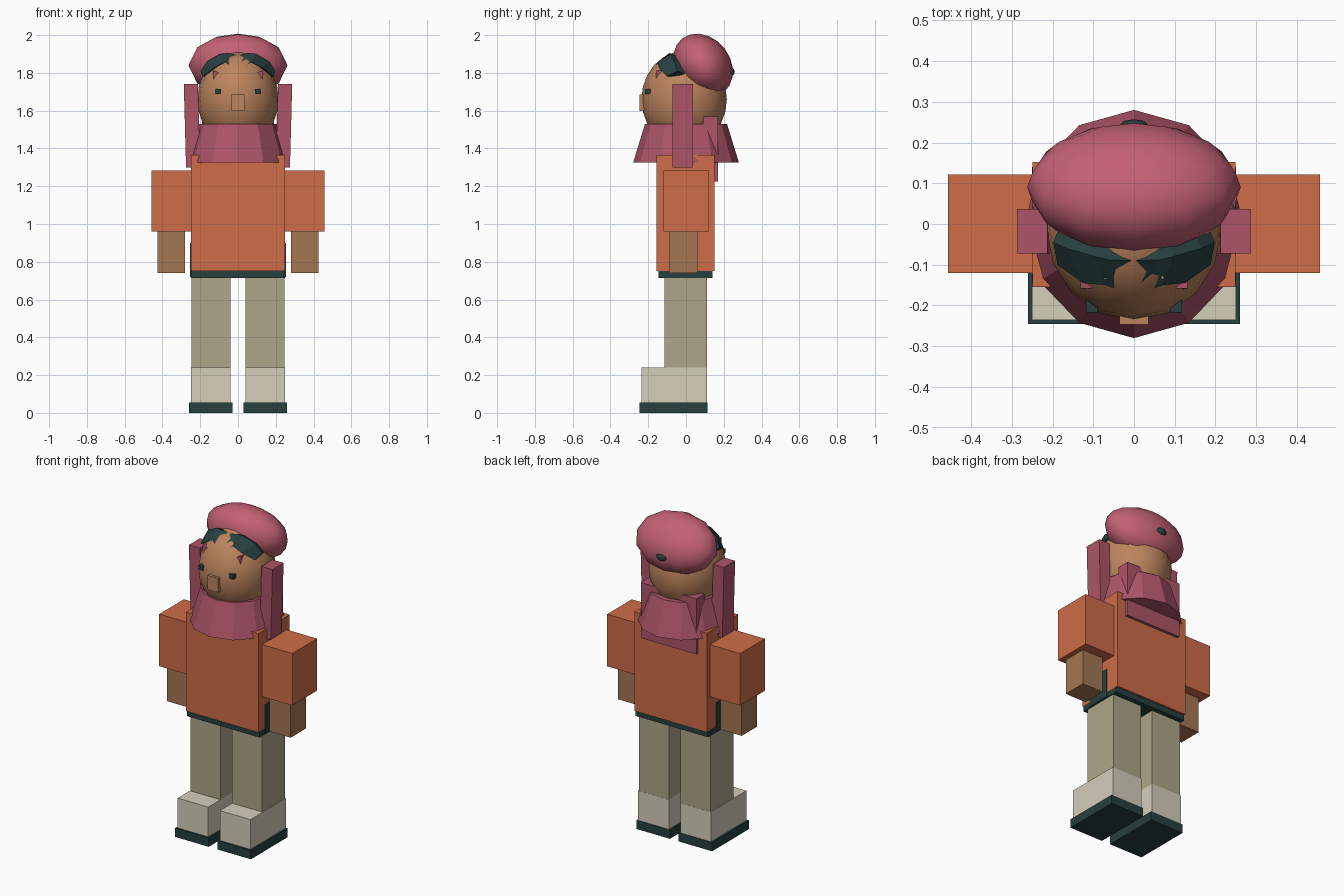
import bpy, bmesh, math
from mathutils import Matrix, Vector

if "Cube" in bpy.data.objects:
    bpy.data.objects.remove(bpy.data.objects["Cube"])


def mat(name, rgb):
    m = bpy.data.materials.new(name)
    m.diffuse_color = (*rgb, 1)
    m.use_nodes = True
    m.node_tree.nodes["Principled BSDF"].inputs["Base Color"].default_value = m.diffuse_color
    return m


ORANGE = mat("orange", (0.62, 0.15, 0.065))
PINK = mat("pink", (0.42, 0.09, 0.14))
CAP = mat("cap_pink", (0.55, 0.12, 0.18))
SKIN = mat("skin", (0.37, 0.18, 0.085))
FACE = mat("face", (0.50, 0.23, 0.11))
TAN = mat("tan", (0.42, 0.38, 0.25))
CREAM = mat("cream", (0.66, 0.62, 0.50))
DARK = mat("dark", (0.02, 0.05, 0.05))
GOLD = mat("gold", (0.5, 0.3, 0.1))


def finish(name, bm, m, smooth=False):
    bmesh.ops.recalc_face_normals(bm, faces=bm.faces[:])
    me = bpy.data.meshes.new(name)
    bm.to_mesh(me)
    bm.free()
    me.materials.append(m)
    for p in me.polygons:
        p.use_smooth = smooth
    ob = bpy.data.objects.new(name, me)
    bpy.context.collection.objects.link(ob)
    return ob


def box(name, x, y, z, m):
    bm = bmesh.new()
    bmesh.ops.create_cube(bm, size=1)
    for v in bm.verts:
        v.co = Vector([(r[0] + r[1]) / 2 + c * (r[1] - r[0]) for r, c in zip((x, y, z), v.co)])
    return finish(name, bm, m)


def pair(name, x, y, z, m):
    for side, s in (("right", 1), ("left", -1)):
        box(f"{side}_{name}", sorted((s * x[0], s * x[1])), y, z, m)


def ball(name, loc, radii, m, segs=12, rings=8, tilt=0):
    bm = bmesh.new()
    bmesh.ops.create_uvsphere(bm, u_segments=segs, v_segments=rings, radius=1)
    bm.transform(Matrix.Translation(loc) @ Matrix.Rotation(math.radians(tilt), 4, 'X')
                 @ Matrix.Diagonal((*radii, 1)))
    return finish(name, bm, m, True)


# Legs and shoes
pair("shoe_sole", (0.03, 0.26), (-0.245, 0.115), (0, 0.055), DARK)
pair("shoe", (0.04, 0.25), (-0.235, 0.112), (0.055, 0.24), CREAM)
pair("leg", (0.04, 0.245), (-0.115, 0.111), (0.24, 0.72), TAN)

# Body, belt and arms
box("belt", (-0.25, 0.25), (-0.145, 0.14), (0.715, 0.75), DARK)
box("torso", (-0.249, 0.249), (-0.155, 0.152), (0.75, 1.365), ORANGE)
pair("belt_pocket", (0.245, 0.253), (-0.09, 0.06), (0.72, 0.90), DARK)
pair("sleeve", (0.249, 0.457), (-0.12, 0.122), (0.96, 1.283), ORANGE)
pair("hand", (0.28, 0.425), (-0.09, 0.06), (0.74, 0.97), SKIN)

# Cowl and back drape
bm = bmesh.new()
bmesh.ops.create_cone(bm, cap_ends=True, segments=12, radius1=0.28, radius2=0.217, depth=0.205)
bm.transform(Matrix.Translation((0, 0, 1.4275)) @ Matrix.Diagonal((0.96, 1, 1, 1)))
finish("cowl", bm, PINK)
box("back_drape", (-0.19, 0.19), (0.09, 0.17), (1.225, 1.57), PINK)

# Side hair panels, leaning slightly outward at the top
for side, s in (("right", 1), ("left", -1)):
    panel = box(f"{side}_side_panel", sorted((s * 0.2, s * 0.275)), (-0.072, 0.037), (1.30, 1.74), PINK)
    for v in panel.data.vertices:
        if v.co.z > 1.5:
            v.co.x += s * 0.012

# Head and face
ball("head", (0, -0.01, 1.66), (0.215, 0.226, 0.255), FACE, 16, 12)
box("nose", (-0.035, 0.035), (-0.247, -0.2), (1.597, 1.685), FACE)
pair("eye", (0.09, 0.118), (-0.217, -0.17), (1.687, 1.715), DARK)

# Cap with a button at the back
ball("cap", (0, 0.09, 1.84), (0.262, 0.18, 0.145), CAP, 12, 10, -53)
ball("cap_button", (0, 0.243, 1.805), (0.035, 0.014, 0.022), DARK, 8, 6)

# Wavy dark fringe: lower, upper and rear edge per station, mirrored in x
half = [((0, -0.168, 1.84), (0, -0.09, 1.895)),
        ((0.035, -0.163, 1.832), (0.06, -0.088, 1.905)),
        ((0.07, -0.15, 1.858), (0.095, -0.08, 1.90)),
        ((0.125, -0.145, 1.828), (0.165, -0.06, 1.86)),
        ((0.188, -0.10, 1.782), (0.198, -0.045, 1.81))]
flip = lambda p: (-p[0], p[1], p[2])
stations = [(flip(a), flip(b)) for a, b in half[:0:-1]] + half
bm = bmesh.new()
rows = []
for low, up in stations:
    rear = (up[0] * 0.9, up[1] + 0.05, up[2] - 0.02)
    inner = (low[0] * 0.85, low[1] + 0.06, low[2])
    rows.append([bm.verts.new(p) for p in (low, up, rear, inner)])
for a, b in zip(rows, rows[1:]):
    for i in range(4):
        j = (i + 1) % 4
        bm.faces.new((a[i], a[j], b[j], b[i]))
bm.faces.new(rows[0])
bm.faces.new(rows[-1])
finish("fringe", bm, DARK)

# Forehead points and small fringe beads
for side, s in (("right", 1), ("left", -1)):
    bm = bmesh.new()
    top = [bm.verts.new(p) for p in ((s * 0.097, -0.158, 1.80), (s * 0.132, -0.158, 1.812),
                                     (s * 0.128, -0.115, 1.812))]
    tip = bm.verts.new((s * 0.13, -0.16, 1.765))
    bm.faces.new(top)
    for i in range(3):
        bm.faces.new((top[i], top[(i + 1) % 3], tip))
    finish(f"{side}_forehead_point", bm, PINK)
    ball(f"{side}_bead", (s * 0.07, -0.132, 1.866), (0.005, 0.005, 0.005), GOLD, 6, 4)
